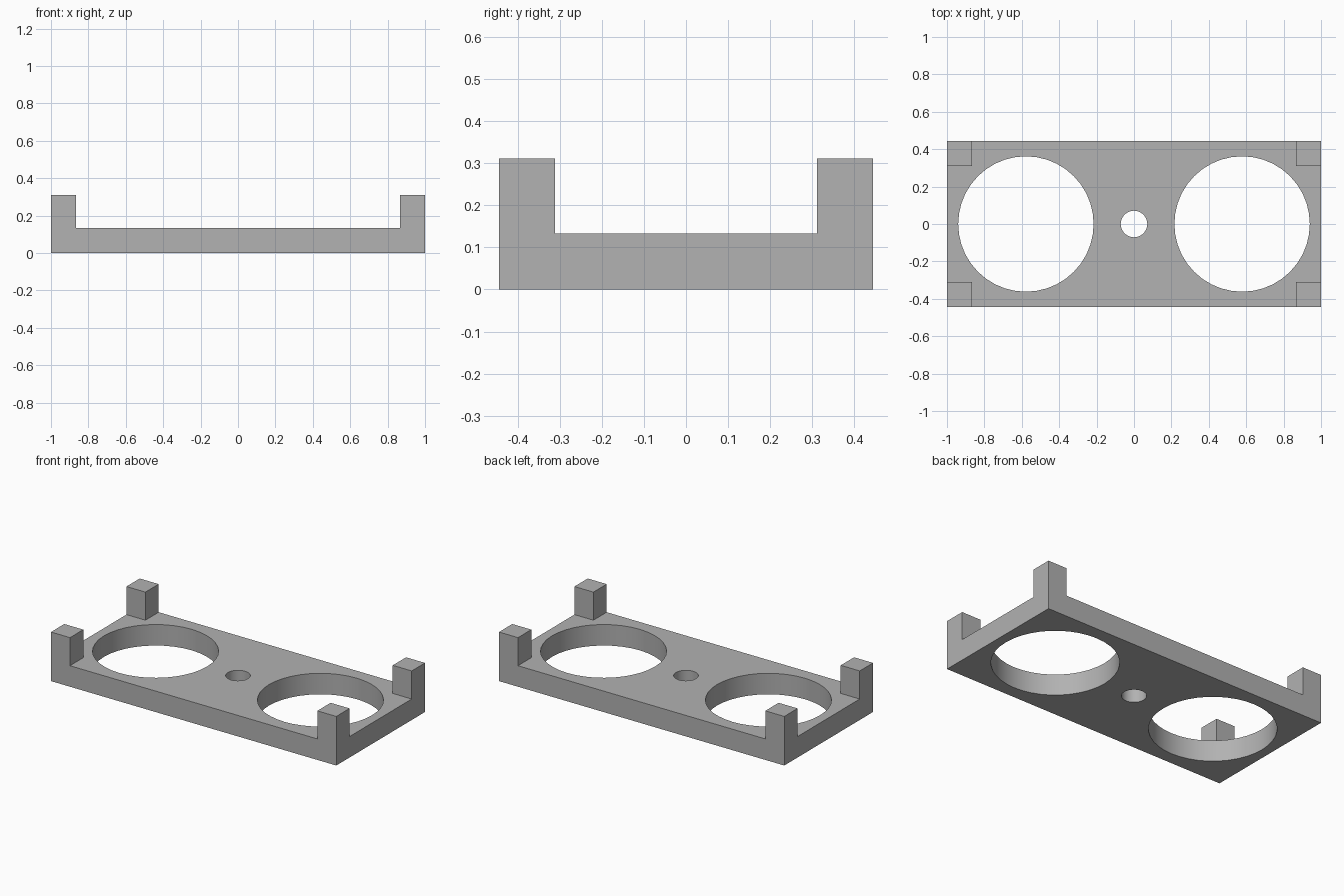
import bpy, bmesh
from mathutils import Vector

HALF_X, HALF_Y = 1.0, 0.444
PLATE_H, POST_H, POST_W = 0.133, 0.311, 0.133

cube = bpy.data.objects.get("Cube")
if cube:
    bpy.data.objects.remove(cube, do_unlink=True)

grey = bpy.data.materials.new("grey_plastic")
grey.use_nodes = True
colour = (0.445, 0.445, 0.445, 1)
grey.diffuse_color = colour
grey.node_tree.nodes["Principled BSDF"].inputs["Base Color"].default_value = colour


def make_object(name, bm):
    mesh = bpy.data.meshes.new(name)
    bm.normal_update()
    bm.to_mesh(mesh)
    bm.free()
    mesh.materials.append(grey)
    obj = bpy.data.objects.new(name, mesh)
    bpy.context.collection.objects.link(obj)
    return obj


# Plate: a box scored along the inner edges of the corner posts
bm = bmesh.new()
bmesh.ops.create_cube(bm, size=1)
bmesh.ops.scale(bm, vec=(2 * HALF_X, 2 * HALF_Y, PLATE_H), verts=bm.verts)
bmesh.ops.translate(bm, vec=(0, 0, PLATE_H / 2), verts=bm.verts)
inner_x, inner_y = HALF_X - POST_W, HALF_Y - POST_W
for side in (-1, 1):
    for point, normal in ((Vector((side * inner_x, 0, 0)), (1, 0, 0)),
                          (Vector((0, side * inner_y, 0)), (0, 1, 0))):
        bmesh.ops.bisect_plane(bm, geom=bm.verts[:] + bm.edges[:] + bm.faces[:],
                               plane_co=point, plane_no=normal)

# Corner posts: raise the four corner squares of the top
bm.normal_update()
corners = []
for face in bm.faces:
    c = face.calc_center_median()
    if face.normal.z > 0.5 and abs(c.x) > inner_x and abs(c.y) > inner_y:
        corners.append(face)
for face in corners:
    raised = bmesh.ops.extrude_discrete_faces(bm, faces=[face])["faces"][0]
    bmesh.ops.translate(bm, vec=(0, 0, POST_H - PLATE_H), verts=raised.verts)
bmesh.ops.remove_doubles(bm, verts=bm.verts, dist=0.0001)
bmesh.ops.recalc_face_normals(bm, faces=bm.faces)
bmesh.ops.dissolve_limit(bm, angle_limit=0.01, verts=bm.verts, edges=bm.edges)
base = make_object("base_plate_with_posts", bm)


# Round through holes
def cut_hole(name, x, radius, sides):
    bm = bmesh.new()
    bmesh.ops.create_cone(bm, cap_ends=True, segments=sides,
                          radius1=radius, radius2=radius, depth=1)
    bmesh.ops.translate(bm, vec=(x, 0, 0), verts=bm.verts)
    cutter = make_object(name, bm)
    cutter.hide_render = True
    cutter.hide_set(True)
    mod = base.modifiers.new(name, "BOOLEAN")
    mod.operation, mod.solver, mod.object = "DIFFERENCE", "EXACT", cutter


cut_hole("left_hole_cutter", 0.578, 0.362, 40)
cut_hole("right_hole_cutter", -0.578, 0.362, 40)
cut_hole("centre_hole_cutter", 0, 0.071, 32)

# Bake the cuts, drop the cutters and round the hole walls
bpy.ops.object.select_all(action="DESELECT")
bpy.context.view_layer.objects.active = base
base.select_set(True)
for mod in base.modifiers[:]:
    cutter = mod.object
    bpy.ops.object.modifier_apply(modifier=mod.name)
    bpy.data.objects.remove(cutter, do_unlink=True)
bpy.ops.object.shade_smooth_by_angle(angle=0.5)
